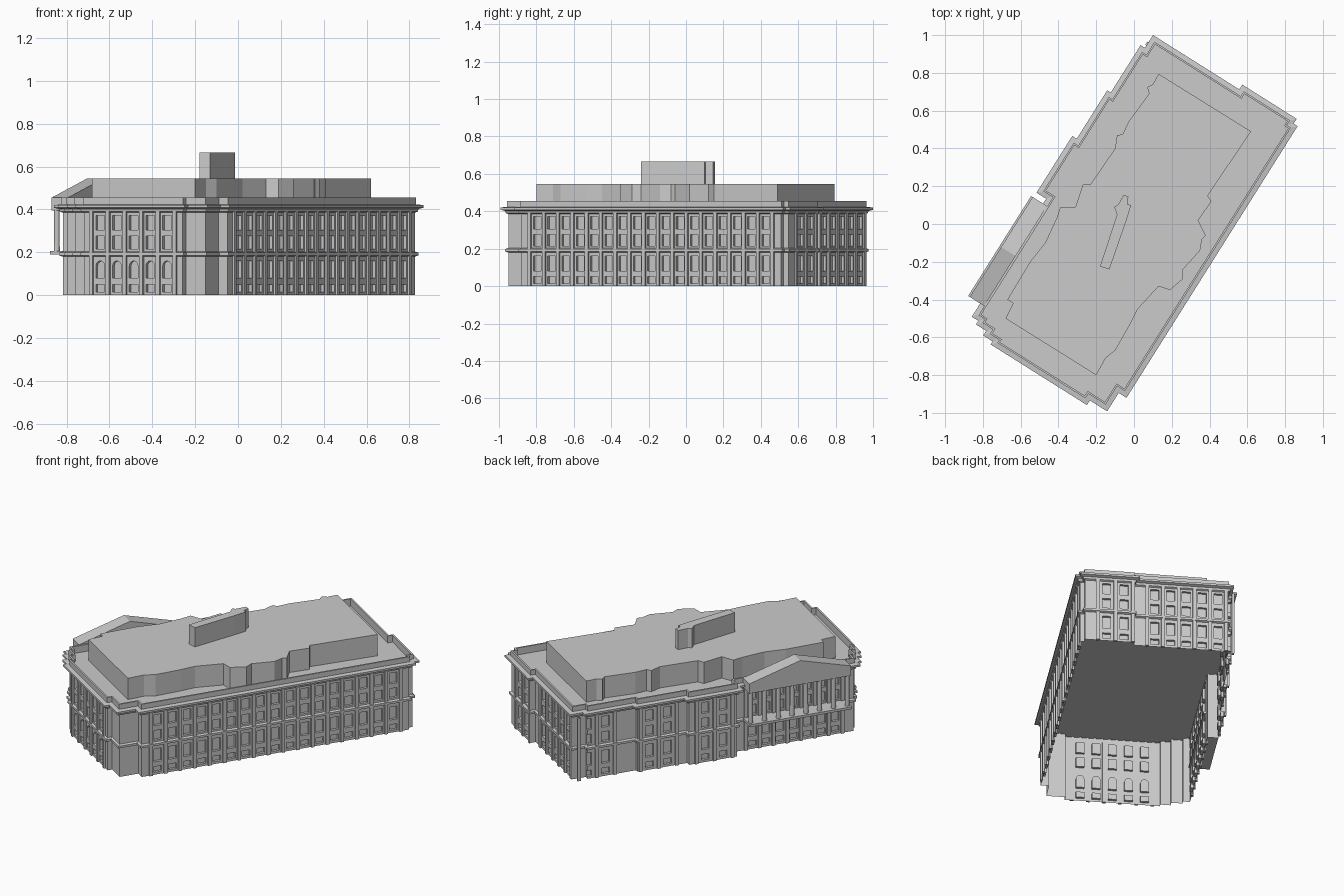
import bpy, bmesh, math
from mathutils import Matrix, Vector

if "Cube" in bpy.data.objects:
    bpy.data.objects.remove(bpy.data.objects["Cube"])

TURN = Matrix.Rotation(math.radians(57.8), 4, 'Z')   # building sits at an angle
GREY = (0.6, 0.6, 0.6, 1)

stone = bpy.data.materials.new("grey_stone")
stone.use_nodes = True
stone.diffuse_color = GREY
stone.node_tree.nodes["Principled BSDF"].inputs["Base Color"].default_value = GREY


def make(name, bm, turned=True):
    bmesh.ops.recalc_face_normals(bm, faces=bm.faces)
    mesh = bpy.data.meshes.new(name)
    bm.to_mesh(mesh)
    bm.free()
    mesh.materials.append(stone)
    obj = bpy.data.objects.new(name, mesh)
    bpy.context.collection.objects.link(obj)
    if turned:
        obj.matrix_world = TURN
    return obj


def offset(points, d):
    """Grow a counter-clockwise outline by d with mitred corners."""
    result = []
    for i, p in enumerate(points):
        p = Vector(p)
        a = (p - Vector(points[i - 1])).normalized()
        b = (Vector(points[(i + 1) % len(points)]) - p).normalized()
        na, nb = Vector((a.y, -a.x)), Vector((b.y, -b.x))
        result.append(p + (na + nb) * d / (1 + na.dot(nb)))
    return result


def sweep(bm, points, profile):
    """Carry an (offset, height) profile around an outline."""
    loops = [[bm.verts.new((*q, z)) for q in offset(points, d)] for d, z in profile]
    n = len(points)
    for low, high in zip(loops, loops[1:]):
        for i in range(n):
            j = (i + 1) % n
            bm.faces.new((low[i], low[j], high[j], high[i]))
    return loops


def prism(bm, points, z0, z1, floor=True):
    low, high = sweep(bm, points, [(0, z0), (0, z1)])
    bm.faces.new(high)
    if floor:
        bm.faces.new(low[::-1])


def extrude_profile(bm, profile, d0, d1, matrix):
    """Solid from an (along, height) profile, between two depths of a facade."""
    back, front = [[bm.verts.new(matrix @ Vector((d, s, z))) for s, z in profile] for d in (d0, d1)]
    bm.faces.new(front)
    bm.faces.new(back[::-1])
    for i in range(len(profile)):
        bm.faces.new((back[i - 1], back[i], front[i], front[i - 1]))


def rect(s, width, z0, z1):
    h = width / 2
    return [(s - h, z0), (s + h, z0), (s + h, z1), (s - h, z1)]


def arch(s, width, z0, z1):
    r = width / 2
    curve = [(s + r * math.cos(t * math.pi / 6), z1 - r + r * math.sin(t * math.pi / 6)) for t in range(7)]
    return [(s - r, z0), (s + r, z0)] + curve


def facing(degrees):
    return Matrix.Rotation(math.radians(degrees), 4, 'Z')


# Outline of the walls, stepped at the corners and wings
cornice_edge = [
    (-.80, -.457), (.90, -.457), (.90, -.432), (.93, -.432), (.93, -.092), (.90, -.092),
    (.90, .448), (.82, .448), (.82, .475), (.524, .475), (.524, .497), (.22, .497),
    (.22, .525), (-.135, .525), (-.135, .465), (-.873, .465), (-.873, .425), (-.896, .425),
    (-.896, .361), (-.925, .361), (-.925, .303), (-.944, .303), (-.944, -.30),
    (-.915, -.30), (-.915, -.408), (-.80, -.408)]
outline = offset(cornice_edge, -.03)

# Facades: direction, distance, bay positions, bay spacing, arched ground floor
facades = [
    (-90, .427, [-.671 + .0902 * i for i in range(17)], .09, False),
    (0, .90, [-.28, -.18], .1, False),
    (0, .87, [.09 * i for i in range(5)], .09, False),
    (180, .914, [.092 * i for i in range(-2, 3)], .092, True),
    (90, .445, [-.79, -.68], .11, False),
    (90, .467, [-.42, -.31], .11, False),
    (90, .495, [-.09, .02], .11, False),
    (90, .435, [.225 + .0845 * i for i in range(7)], .0845, False)]
floors = [(.015, .05), (.08, .16), (.215, .275), (.305, .372)]

cutter_bm, pilaster_bm = bmesh.new(), bmesh.new()
for angle, dist, bays, spacing, arched in facades:
    turn = facing(angle)
    for s in bays:
        for k, (z0, z1) in enumerate(floors):
            shape = arch if arched and k == 1 else rect
            extrude_profile(cutter_bm, shape(s, .048, z0, z1), dist - .016, dist + .02, turn)
    for s in [bays[0] - spacing] + bays:
        extrude_profile(pilaster_bm, rect(s + spacing / 2, .02, 0, .39), dist - .004, dist + .01, turn)
make("pilasters", pilaster_bm)

# Walls with recessed windows, open underneath
bm = bmesh.new()
prism(bm, outline, 0, .412)
walls = make("walls_and_roof", bm)
cutter = make("window_cutter", cutter_bm)
mod = walls.modifiers.new("windows", 'BOOLEAN')
mod.operation, mod.solver, mod.object = 'DIFFERENCE', 'EXACT', cutter
bpy.context.view_layer.objects.active = walls
bpy.ops.object.modifier_apply(modifier="windows")
bpy.data.objects.remove(cutter)
bm = bmesh.new()
bm.from_mesh(walls.data)
base = [f for f in bm.faces if all(v.co.z < .001 for v in f.verts)]
bmesh.ops.delete(bm, geom=base, context='FACES')
bm.to_mesh(walls.data)
bm.free()

# Mouldings that run around the whole building
for name, profile in [
        ("string_course", [(0, .18), (.012, .185), (.012, .198), (0, .204)]),
        ("cornice_and_parapet", [(0, .385), (.01, .39), (.013, .402), (.03, .408), (.03, .42),
                                 (.004, .424), (.004, .455), (-.006, .455), (-.006, .411)])]:
    bm = bmesh.new()
    sweep(bm, outline, profile)
    make(name, bm)

# Raised roof block with ragged long sides
block = [
    (.62, .49), (.13, .795), (.10, .74), (.07, .725), (.08, .69), (-.03, .54), (-.06, .475), (-.09, .47),
    (-.1, .4), (-.23, .21), (-.27, .21), (-.31, .09), (-.39, .09), (-.41, .03), (-.47, -.1),
    (-.55, -.2), (-.67, -.4), (-.64, -.42), (-.68, -.5), (-.2, -.8), (-.15, -.71), (-.1, -.67),
    (-.02, -.53), (.02, -.45), (.13, -.33), (.19, -.35), (.26, -.29), (.26, -.24), (.35, -.14),
    (.36, -.08), (.38, -.06), (.34, .02), (.41, .12), (.39, .15)]
bm = bmesh.new()
prism(bm, block, .412, .545, floor=False)
make("roof_block", bm, turned=False)

# Narrow tower on the roof
tower = [
    (-.055, .155), (-.085, .1), (-.105, .09), (-.09, .05), (-.18, -.225), (-.13, -.24),
    (-.04, .02), (-.015, .1), (-.035, .105), (-.03, .145)]
bm = bmesh.new()
prism(bm, tower, .545, .665, floor=False)
make("roof_tower", bm, turned=False)

# Portico: balcony, columns, beam and gable
side = facing(90)
start, end = .165, .79
middle, span = (start + end) / 2, end - start
for name, shape, d0, d1 in [
        ("balcony", rect(middle, span, .19, .205), .42, .54),
        ("portico_beam", rect(middle, span, .395, .455), .43, .53),
        ("gable", [(start, .455), (end, .455), (middle, .545)], .44, .53)]:
    bm = bmesh.new()
    extrude_profile(bm, shape, d0, d1, side)
    make(name, bm)

bm = bmesh.new()
for i in range(8):
    place = side @ Matrix.Translation((.512, start + .0167 + i * .0845, .3))
    bmesh.ops.create_cone(bm, cap_ends=True, segments=12, radius1=.014, radius2=.012, depth=.19, matrix=place)
make("portico_columns", bm)
